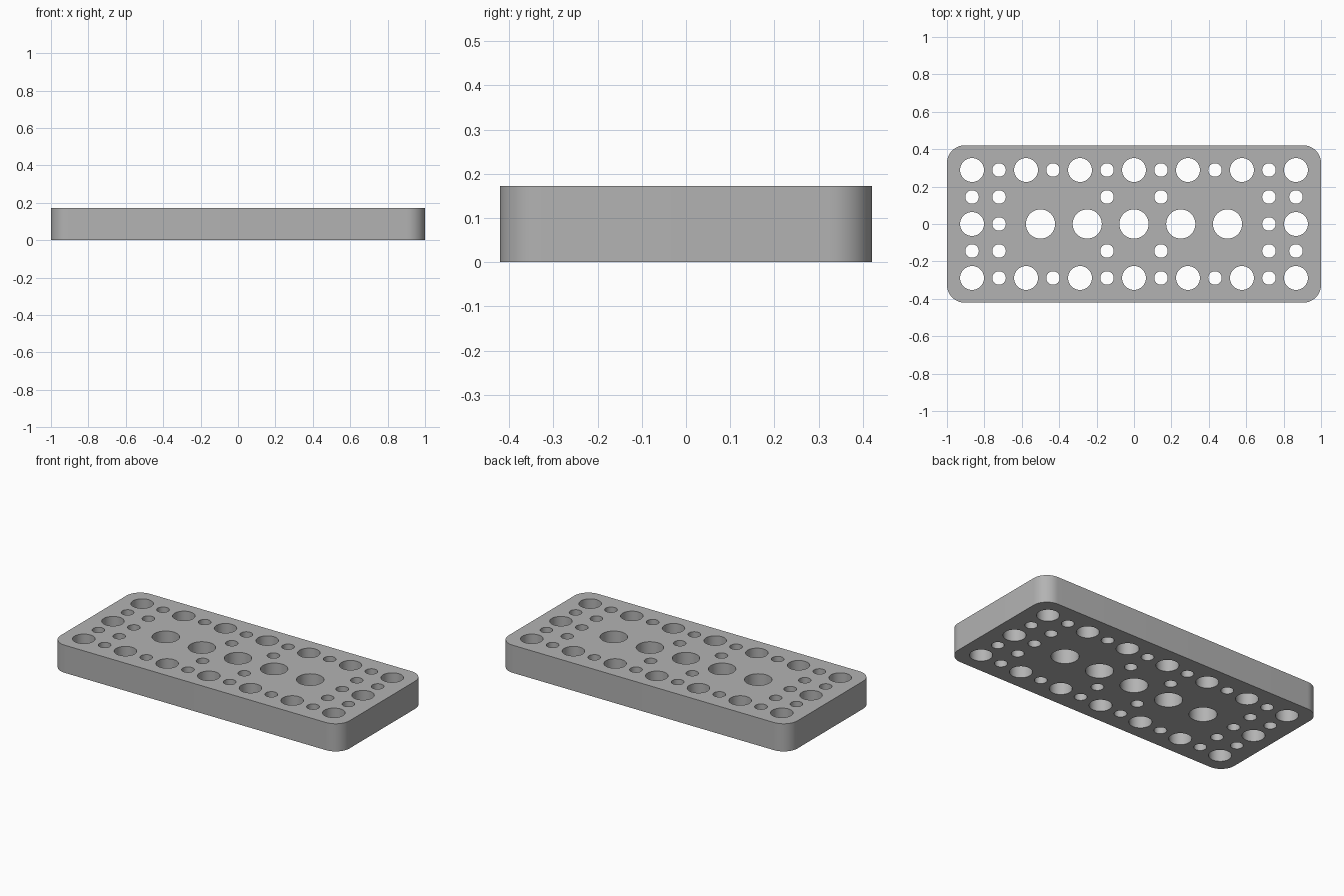
import bpy, bmesh
from math import cos, sin, pi
from mathutils import Matrix

cube = bpy.data.objects.get("Cube")
if cube:
    bpy.data.objects.remove(cube, do_unlink=True)

HALF_X, HALF_Y, HEIGHT, CORNER = 1.0, 0.421, 0.173, 0.096
PITCH = 0.1443          # half of the main hole spacing
SMALL, MEDIUM, LARGE = 0.036, 0.064, 0.078

grey = bpy.data.materials.new("plain grey")
grey.use_nodes = True
colour = (0.45, 0.45, 0.45, 1)
grey.diffuse_color = colour
grey.node_tree.nodes["Principled BSDF"].inputs["Base Color"].default_value = colour


def add_object(name, bm):
    bmesh.ops.recalc_face_normals(bm, faces=bm.faces)
    mesh = bpy.data.meshes.new(name)
    bm.to_mesh(mesh)
    bm.free()
    mesh.materials.append(grey)
    obj = bpy.data.objects.new(name, mesh)
    bpy.context.collection.objects.link(obj)
    return obj


# Plate: rounded rectangle pulled up to full height
bm = bmesh.new()
outline = []
steps = 12
for quarter, (sx, sy) in enumerate([(1, 1), (-1, 1), (-1, -1), (1, -1)]):
    for i in range(steps + 1):
        a = (quarter + i / steps) * pi / 2
        outline.append(bm.verts.new((sx * (HALF_X - CORNER) + CORNER * cos(a),
                                     sy * (HALF_Y - CORNER) + CORNER * sin(a), 0)))
base = bm.faces.new(outline)
pulled = bmesh.ops.extrude_face_region(bm, geom=[base], use_keep_orig=True)
top_verts = [v for v in pulled["geom"] if isinstance(v, bmesh.types.BMVert)]
bmesh.ops.translate(bm, verts=top_verts, vec=(0, 0, HEIGHT))
plate = add_object("perforated_plate", bm)

# Hole layout: alternating long rows, end columns, small groups, centre row
holes = []
for k in range(-6, 7):
    for row in (-2, 2):
        holes.append((k * PITCH, row * PITCH, SMALL if k % 2 else MEDIUM))
for side in (-1, 1):
    holes.append((side * 6 * PITCH, 0, MEDIUM))
    holes.append((side * 5 * PITCH, 0, SMALL))
    for k in (1, 5, 6):
        for row in (-1, 1):
            holes.append((side * k * PITCH, row * PITCH, SMALL))
for k in range(-2, 3):
    holes.append((k * 0.25, 0, LARGE))

# Drill all holes with one cutter
bm = bmesh.new()
for x, y, radius in holes:
    bmesh.ops.create_cone(bm, cap_ends=True, segments=48, radius1=radius, radius2=radius,
                          depth=HEIGHT * 2, matrix=Matrix.Translation((x, y, HEIGHT / 2)))
drill = add_object("hole_cutter", bm)
drill.hide_render = True

cut = plate.modifiers.new("holes", "BOOLEAN")
cut.operation = "DIFFERENCE"
cut.solver = "EXACT"
cut.object = drill

bpy.ops.object.select_all(action="DESELECT")
plate.select_set(True)
bpy.context.view_layer.objects.active = plate
bpy.ops.object.modifier_apply(modifier=cut.name)
bpy.data.objects.remove(drill, do_unlink=True)
bpy.ops.object.shade_smooth_by_angle(angle=pi / 6)
